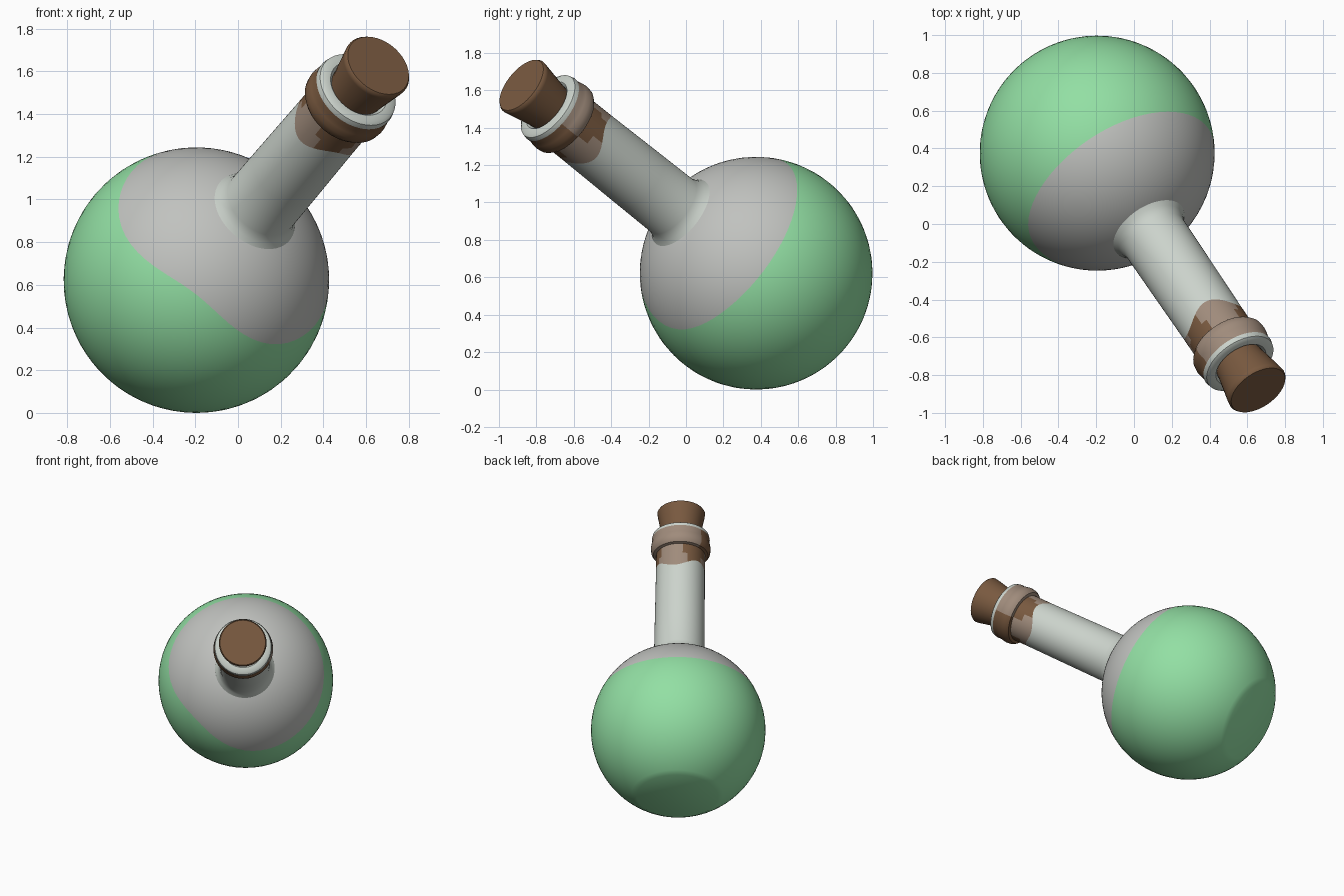
import bpy, bmesh, math
from mathutils import Vector

if "Cube" in bpy.data.objects:
    bpy.data.objects.remove(bpy.data.objects["Cube"])

CENTER = Vector((-0.195, 0.375, 0.622))
AXIS = Vector((0.468, -0.689, 0.552)).normalized()
QUAT = AXIS.to_track_quat('Z', 'Y')
R = 0.622


def material(name, rgb):
    m = bpy.data.materials.new(name)
    m.diffuse_color = (*rgb, 1)
    m.use_nodes = True
    m.node_tree.nodes["Principled BSDF"].inputs["Base Color"].default_value = m.diffuse_color
    return m


GREEN = material("green liquid", (0.29, 0.74, 0.37))
GLASS = material("grey glass", (0.53, 0.54, 0.52))
PALE = material("pale neck glass", (0.60, 0.65, 0.60))
TAN = material("tinted glass", (0.35, 0.26, 0.20))
BROWN = material("brown cork", (0.19, 0.10, 0.05))


def spin_dir(a):
    """World direction pointing out from the bottle axis."""
    return QUAT @ Vector((math.cos(a), math.sin(a), 0))


def lathe(name, rings, mats, rule, segs=64, cap_start=False, cap_end=False):
    """rings: functions angle -> (radius, distance along axis); rule(ring, angle) -> material index."""
    bm = bmesh.new()
    angles = [2 * math.pi * i / segs for i in range(segs)]
    grid = []
    for ring in rings:
        row = []
        for a in angles:
            r, t = ring(a)
            row.append(bm.verts.new(CENTER + AXIS * t + spin_dir(a) * r))
        grid.append(row)
    for k in range(len(grid) - 1):
        for i in range(segs):
            j = (i + 1) % segs
            f = bm.faces.new((grid[k][i], grid[k][j], grid[k + 1][j], grid[k + 1][i]))
            f.material_index = rule(k, angles[i] + math.pi / segs)
    if cap_start:
        bm.faces.new(grid[0][::-1]).material_index = rule(0, 0)
    if cap_end:
        bm.faces.new(grid[-1]).material_index = rule(len(grid) - 2, 0)
    bmesh.ops.recalc_face_normals(bm, faces=bm.faces[:])
    me = bpy.data.meshes.new(name)
    bm.to_mesh(me)
    bm.free()
    for m in mats:
        me.materials.append(m)
    ob = bpy.data.objects.new(name, me)
    bpy.context.collection.objects.link(ob)
    bpy.ops.object.select_all(action='DESELECT')
    ob.select_set(True)
    bpy.context.view_layer.objects.active = ob
    bpy.ops.object.shade_smooth_by_angle(angle=math.radians(40))
    return ob


def fixed(points):
    return [lambda a, p=p: p for p in points]


# Bulb: sphere with a flat base, ring 16 follows the wavy liquid line
DIP = Vector((-0.39, -0.72, -0.57))
T_TOP, T_END = math.asin(0.17 / R), math.pi - math.asin(0.29 / R)


def liquid_angle(a):
    level = 0.27 + 0.12 * max(0, spin_dir(a).dot(DIP)) ** 4
    return math.acos(level / R)


def bulb_ring(k):
    def ring(a):
        b = liquid_angle(a)
        th = T_TOP + (b - T_TOP) * k / 16 if k <= 16 else b + (T_END - b) * (k - 16) / 24
        return R * math.sin(th), R * math.cos(th)
    return ring


lathe("bulb", [bulb_ring(k) for k in range(41)], [GLASS, GREEN],
      lambda k, a: 0 if k < 16 else 1, cap_end=True)


# Neck: flared foot, long tube, stained band with a wavy lower edge
def band(a):
    return 0.174, 1.31 + 0.03 * math.sin(3 * a + 0.6)


neck_rings = fixed([(0.225, 0.57), (0.195, 0.605), (0.18, 0.65), (0.178, 0.9)]) + [band] \
    + fixed([(0.174, 1.38), (0.174, 1.49)])


def neck_rule(k, a):
    if k < 4:
        return 0
    return 2 if math.sin(3 * a + 1.2) > (0.5 if k == 4 else -0.2) else 1


lathe("neck", neck_rings, [PALE, TAN, BROWN], neck_rule)

# Rim: stained rounded collar with a pale lip on top
DOWN = Vector((-0.5, -0.3, -1.0))
rim = [(0.172, 1.455), (0.195, 1.46), (0.209, 1.48), (0.213, 1.51), (0.209, 1.54),
       (0.203, 1.56), (0.206, 1.59), (0.2, 1.615), (0.185, 1.625), (0.15, 1.625),
       (0.135, 1.61), (0.13, 1.56)]


def rim_rule(k, a):
    if k >= 6:
        return 0
    return 2 if spin_dir(a).dot(DOWN) > -0.15 else 1


lathe("rim", fixed(rim), [PALE, TAN, BROWN], rim_rule)

# Cork: tapered stopper
lathe("cork", fixed([(0.128, 1.55), (0.138, 1.63), (0.168, 1.79), (0.170, 1.808), (0.162, 1.82)]),
      [BROWN], lambda k, a: 0, segs=40, cap_start=True, cap_end=True)
